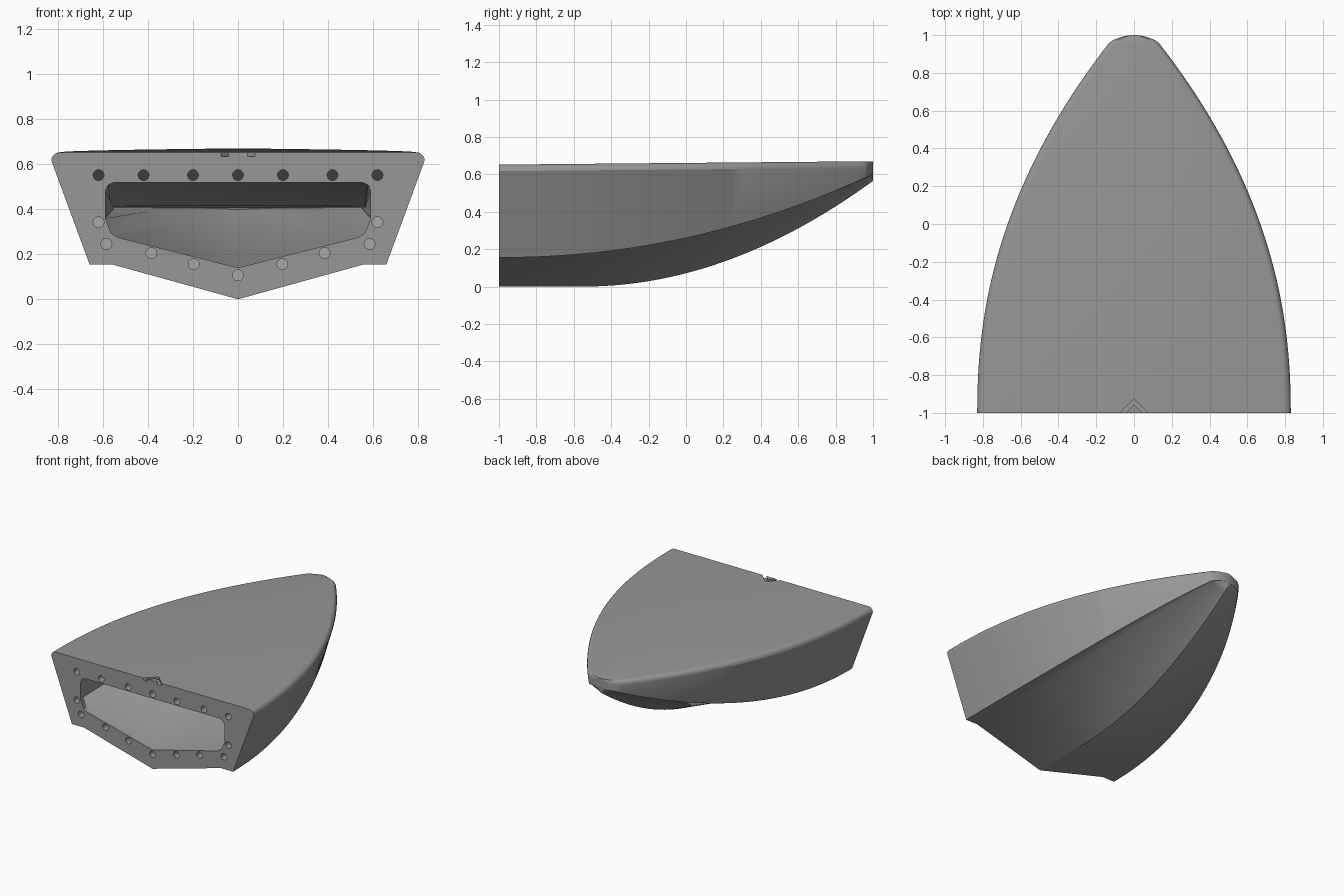
import bpy, bmesh, math

if "Cube" in bpy.data.objects:
    bpy.data.objects.remove(bpy.data.objects["Cube"])

gray = bpy.data.materials.new("hull gray")
gray.diffuse_color = (0.31, 0.31, 0.31, 1)
gray.use_nodes = True
gray.node_tree.nodes["Principled BSDF"].inputs["Base Color"].default_value = gray.diffuse_color


def loft(name, rings):
    """Skin a closed solid through rings with equal point counts."""
    bm = bmesh.new()
    loops = [[bm.verts.new(p) for p in ring] for ring in rings]
    n = len(loops[0])
    for a, b in zip(loops, loops[1:]):
        for i in range(n):
            j = (i + 1) % n
            bm.faces.new((a[i], a[j], b[j], b[i]))
    bm.faces.new(loops[0])
    bm.faces.new(loops[-1])
    bmesh.ops.recalc_face_normals(bm, faces=bm.faces)
    mesh = bpy.data.meshes.new(name)
    bm.to_mesh(mesh)
    bm.free()
    obj = bpy.data.objects.new(name, mesh)
    bpy.context.collection.objects.link(obj)
    mesh.materials.append(gray)
    return obj


def half_width(y):
    if y > 0.955:                       # rounded nose
        return max(0.003, math.sqrt(max(0, 0.24**2 - (y - 0.76)**2)))
    return 0.83 * (1 - ((y + 1) / 2.12)**2.185)


def hull_section(y):
    t = (y + 1) / 2
    w = half_width(y)
    top = 0.652 + 0.018 * t
    keel = 0.565 * max(0, (y + 0.55) / 1.55)**2
    chine = 0.155 + 0.445 * t**2.08
    outer = w * (0.795 + 0.15 * t**4)
    inner = outer - 0.12 * w
    r = min(0.035, w * 0.5)
    half = [(inner, chine), (outer, chine)]
    for k in range(6):                  # rounded deck edge
        a = math.pi / 2 * k / 5
        half.append((w - r + r * math.cos(a), top - r + r * math.sin(a)))
    ring = [(0, keel)] + half + [(-x, z) for x, z in reversed(half)]
    return [(x, y, z) for x, z in ring]


# Bow hull, with dense stations around the nose
stations = [-1 + 1.955 * i / 36 for i in range(37)]
stations += [0.76 + 0.24 * math.cos(math.asin(0.14 / 0.24) * (1 - k / 8)) for k in range(1, 9)]
hull = loft("bow_hull", [hull_section(y) for y in stations])


def cut(cutter):
    cutter.hide_render = True
    mod = hull.modifiers.new("cut", 'BOOLEAN')
    mod.operation = 'DIFFERENCE'
    mod.solver = 'EXACT'
    mod.object = cutter
    bpy.context.view_layer.objects.active = hull
    bpy.ops.object.modifier_apply(modifier=mod.name)
    bpy.data.objects.remove(cutter)


def mirrored(half, y):
    """Ring from the keel point, up the right half, back down the left."""
    ring = half + [(-x, z) for x, z in reversed(half[1:])]
    return [(x, y, z) for x, z in ring]


# Cavity behind the transom opening, narrowing to a wedge
opening = [(0, 0.14), (0.535, 0.275), (0.565, 0.295), (0.59, 0.36), (0.59, 0.48),
           (0.578, 0.508), (0.55, 0.52)]
back = [(0, 0.34), (0.18, 0.36), (0.40, 0.39), (0.55, 0.405), (0.57, 0.408),
        (0.565, 0.412), (0.55, 0.415)]
tip = [(x * 0.3, 0.405 + (z - 0.405) * 0.1) for x, z in back]
cut(loft("cavity", [mirrored(opening, -1.05), mirrored(opening, -0.97),
                    mirrored(back, -0.42), mirrored(tip, -0.30)]))


# Bolt holes around the opening, with slanted ends
def bolt_hole(x, z, slope):
    circle = [(0.024 * math.cos(a), 0.024 * math.sin(a))
              for a in (2 * math.pi * k / 20 for k in range(20))]
    cut(loft("bolt_hole", [[(x + u, -1.05, z + v) for u, v in circle],
                           [(x + u, -0.94 - slope * v, z + v) for u, v in circle]]))


for x in (-0.62, -0.42, -0.2, 0, 0.2, 0.42, 0.62):
    bolt_hole(x, 0.552, 1.5)
bolt_hole(0, 0.107, -0.5)
for x, z in ((0.62, 0.342), (0.585, 0.246), (0.385, 0.205), (0.197, 0.156)):
    for side in (-1, 1):
        bolt_hole(side * x, z, -0.5)

# Chevron groove at the rear edge of the deck
chevron = [(-0.095, -1.02), (0, -0.925), (0.095, -1.02), (0.062, -1.02),
           (0, -0.958), (-0.062, -1.02)]
cut(loft("chevron_groove", [[(x, y, z) for x, y in chevron] for z in (0.634, 0.70)]))

# Smooth shading with crisp chines
bpy.ops.object.select_all(action='DESELECT')
hull.select_set(True)
bpy.context.view_layer.objects.active = hull
bpy.ops.object.shade_smooth_by_angle(angle=math.radians(25))
